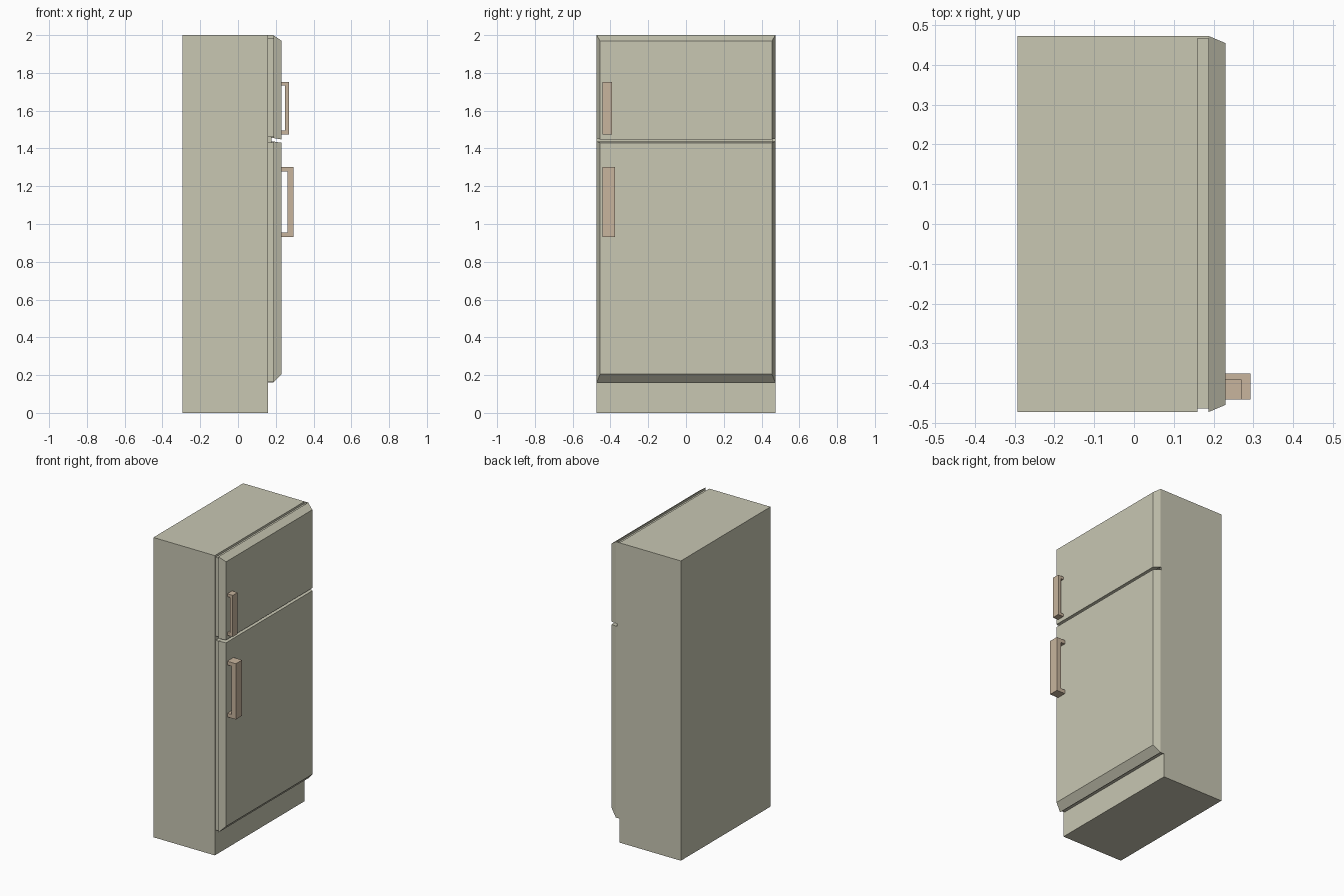
import bpy, bmesh

if "Cube" in bpy.data.objects:
    bpy.data.objects.remove(bpy.data.objects["Cube"])


def material(name, rgb):
    m = bpy.data.materials.new(name)
    m.diffuse_color = (*rgb, 1)
    m.use_nodes = True
    m.node_tree.nodes["Principled BSDF"].inputs["Base Color"].default_value = m.diffuse_color
    return m


ENAMEL = material("cream_enamel", (0.58, 0.57, 0.45))
TAN = material("tan_handle", (0.58, 0.46, 0.34))


def finish(name, bm, mat):
    bmesh.ops.recalc_face_normals(bm, faces=bm.faces)
    mesh = bpy.data.meshes.new(name)
    bm.to_mesh(mesh)
    bm.free()
    mesh.materials.append(mat)
    ob = bpy.data.objects.new(name, mesh)
    bpy.context.collection.objects.link(ob)
    return ob


def loft(name, a, b, mat):
    """Join two rectangles (x, y0, y1, z0, z1) into a closed block."""
    bm = bmesh.new()
    rings = []
    for x, y0, y1, z0, z1 in (a, b):
        corners = ((y0, z0), (y1, z0), (y1, z1), (y0, z1))
        rings.append([bm.verts.new((x, y, z)) for y, z in corners])
    for ring in rings:
        bm.faces.new(ring)
    for i in range(4):
        j = (i + 1) % 4
        bm.faces.new((rings[0][i], rings[0][j], rings[1][j], rings[1][i]))
    return finish(name, bm, mat)


def box(name, x0, x1, y0, y1, z0, z1, mat):
    return loft(name, (x0, y0, y1, z0, z1), (x1, y0, y1, z0, z1), mat)


def handle(name, x1, y0, y1, z0, z1, bar, lug):
    """C-shaped pull extruded along y from its side profile."""
    x0 = 0.228
    xi = x1 - bar
    profile = [(x0, z0), (x1, z0), (x1, z1), (x0, z1),
               (x0, z1 - lug), (xi, z1 - lug), (xi, z0 + lug), (x0, z0 + lug)]
    bm = bmesh.new()
    face = bm.faces.new([bm.verts.new((x, y0, z)) for x, z in profile])
    ext = bmesh.ops.extrude_face_region(bm, geom=[face])
    verts = [v for v in ext["geom"] if isinstance(v, bmesh.types.BMVert)]
    bmesh.ops.translate(bm, vec=(0, y1 - y0, 0), verts=verts)
    return finish(name, bm, TAN)


# Cabinet
box("cabinet", -0.293, 0.16, -0.473, 0.473, 0, 2, ENAMEL)

# Doors: recessed seal, flush hinge strip and bevelled panel
# (name, back z range, front z range, seal z range)
doors = [("freezer", (1.455, 2.0), (1.448, 1.97), (1.46, 1.986)),
         ("fridge", (0.16, 1.437), (0.205, 1.43), (0.166, 1.432))]
for name, back, front, seal in doors:
    box(name + "_door_seal", 0.16, 0.187, -0.464, 0.466, *seal, ENAMEL)
    box(name + "_hinge_strip", 0.16, 0.187, 0.466, 0.473, *back, ENAMEL)
    loft(name + "_door", (0.187, -0.473, 0.473, *back),
         (0.23, -0.455, 0.455, *front), ENAMEL)

# Hinge joining the two doors
box("middle_hinge", 0.16, 0.178, 0.455, 0.473, 1.43, 1.46, ENAMEL)

# Handles
handle("freezer_handle", 0.27, -0.441, -0.391, 1.475, 1.752, 0.022, 0.019)
handle("fridge_handle", 0.293, -0.441, -0.376, 0.93, 1.302, 0.031, 0.025)
